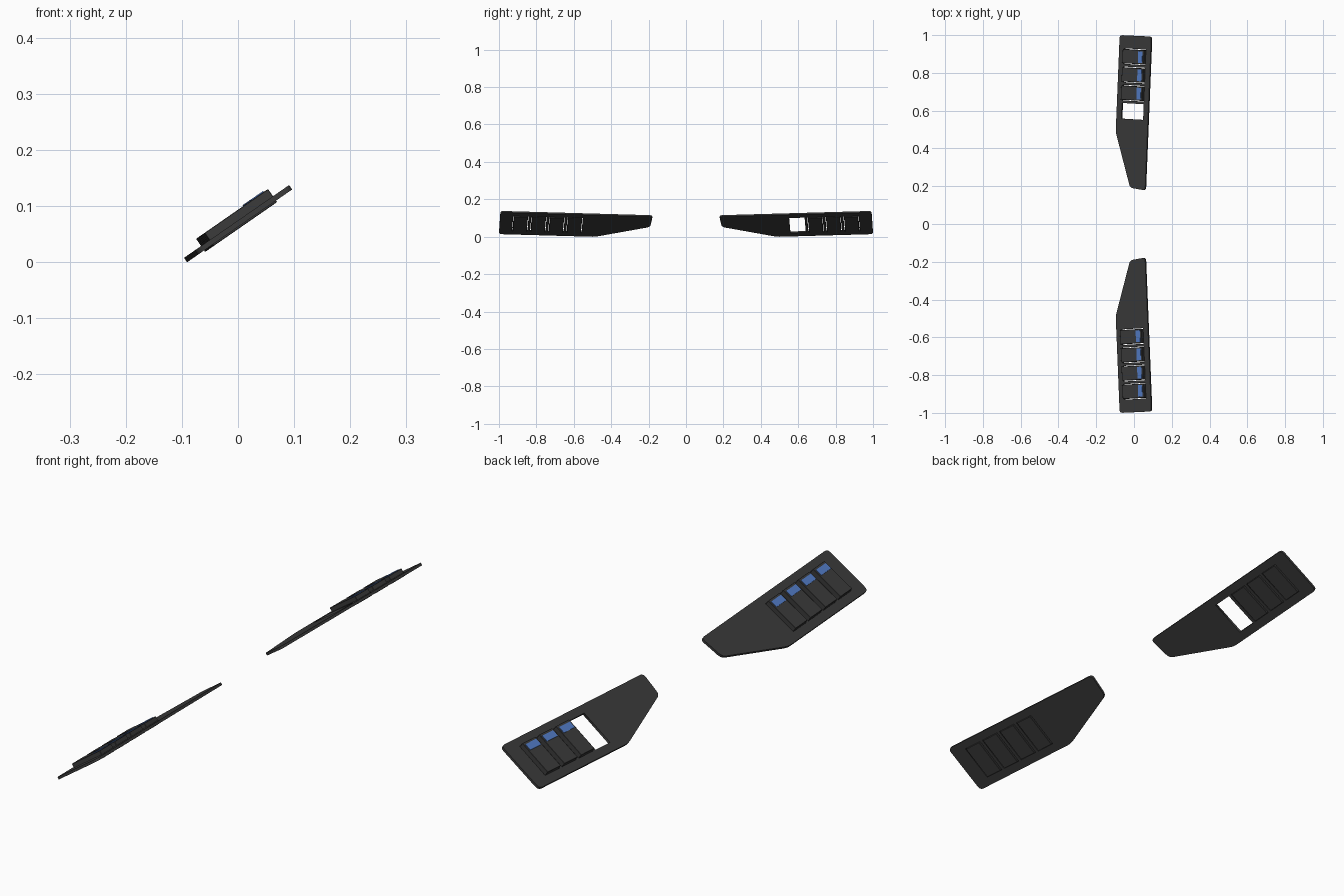
import bpy, bmesh, math
from mathutils import Matrix, Vector

cube = bpy.data.objects.get("Cube")
if cube:
    bpy.data.objects.remove(cube, do_unlink=True)


def material(name, rgb, rough):
    m = bpy.data.materials.new(name)
    m.use_nodes = True
    m.diffuse_color = (*rgb, 1)
    node = m.node_tree.nodes["Principled BSDF"]
    node.inputs["Base Color"].default_value = (*rgb, 1)
    node.inputs["Roughness"].default_value = rough
    return m


DARK = material("dark_grey_plastic", (0.043, 0.043, 0.043), 0.6)
BLUE = material("blue_indicator", (0.085, 0.20, 0.56), 0.5)

# Panels lie in a plane sloping up towards +x
TILT = Matrix.Translation((0, 0, 0.0685)) @ Matrix.Rotation(math.radians(-34.7), 4, 'Y')
SKEW = 0.05                     # sideways drift of the switch row along y
HALF = 0.0048                   # half the plate thickness
SLOTS = [0.596 + 0.0965 * i for i in range(4)]
OUTLINE = [(-0.089, 1.0), (0.115, 0.992), (0.0745, 0.178),
           (-0.022, 0.192), (-0.1145, 0.487)]


def slot_matrix(v):
    u = -0.006 + SKEW * (v - SLOTS[0])
    return Matrix.Translation((u, v, 0)) @ Matrix.Rotation(-math.atan(SKEW), 4, 'Z')


def rounded(points, r, steps=5):
    """Round every corner with a quadratic arc."""
    out = []
    for i, p in enumerate(points):
        p = Vector(p)
        a = p + (Vector(points[i - 1]) - p).normalized() * r
        b = p + (Vector(points[(i + 1) % len(points)]) - p).normalized() * r
        for k in range(steps + 1):
            t = k / steps
            out.append(a * (1 - t) ** 2 + p * 2 * t * (1 - t) + b * t * t)
    return out


def finish(name, bm, mat, side):
    """Mirror to the wanted side, tilt into place and link."""
    bm.transform(TILT @ Matrix.Diagonal((1, side, 1, 1)))
    bmesh.ops.recalc_face_normals(bm, faces=bm.faces)
    me = bpy.data.meshes.new(name)
    bm.to_mesh(me)
    bm.free()
    me.materials.clear()
    me.materials.append(mat)
    ob = bpy.data.objects.new(name, me)
    bpy.context.collection.objects.link(ob)


def panel(name, side):
    # Filled outline with four rectangular openings
    loops = [rounded(OUTLINE, 0.018)]
    for v in SLOTS:
        m = slot_matrix(v)
        loops.append([m @ Vector((a * 0.07, b * 0.0415, 0))
                      for a, b in ((-1, -1), (1, -1), (1, 1), (-1, 1))])
    cu = bpy.data.curves.new(name + "_profile", 'CURVE')
    cu.dimensions = '2D'
    cu.fill_mode = 'BOTH'
    cu.extrude = HALF
    for pts in loops:
        sp = cu.splines.new('POLY')
        sp.points.add(len(pts) - 1)
        sp.use_cyclic_u = True
        for q, p in zip(sp.points, pts):
            q.co = (p[0], p[1], 0, 1)
    tmp = bpy.data.objects.new("profile_helper", cu)
    bpy.context.collection.objects.link(tmp)
    bpy.context.view_layer.update()
    me = bpy.data.meshes.new_from_object(
        tmp.evaluated_get(bpy.context.evaluated_depsgraph_get()))
    bm = bmesh.new()
    bm.from_mesh(me)
    bmesh.ops.remove_doubles(bm, verts=bm.verts, dist=1e-5)
    bpy.data.objects.remove(tmp, do_unlink=True)
    bpy.data.curves.remove(cu)
    bpy.data.meshes.remove(me)
    finish(name, bm, DARK, side)


def block(name, v, size, centre, bevel, mat, side):
    bm = bmesh.new()
    bmesh.ops.create_cube(bm, size=1, matrix=Matrix.Translation(centre)
                          @ Matrix.Diagonal((*size, 1)))
    if bevel:
        bmesh.ops.bevel(bm, geom=bm.edges[:], offset=bevel, segments=1,
                        affect='EDGES', profile=0.5)
    bm.transform(slot_matrix(v))
    finish(name, bm, mat, side)


for label, side in (("back", 1), ("front", -1)):
    panel(label + "_panel", side)
    for i, v in enumerate(SLOTS):
        if side == 1 and i == 0:
            continue            # this opening is left empty
        tag = f"{label}_{i + 1}"
        # Rocker switch passing through the plate
        block("switch_" + tag, v, (0.138, 0.075, 0.0285), (0, 0, 0.00625),
              0.001, DARK, side)
        # Blue marker near the upper end
        block("marker_" + tag, v, (0.027, 0.062, 0.003), (0.0465, 0, 0.021),
              0, BLUE, side)
